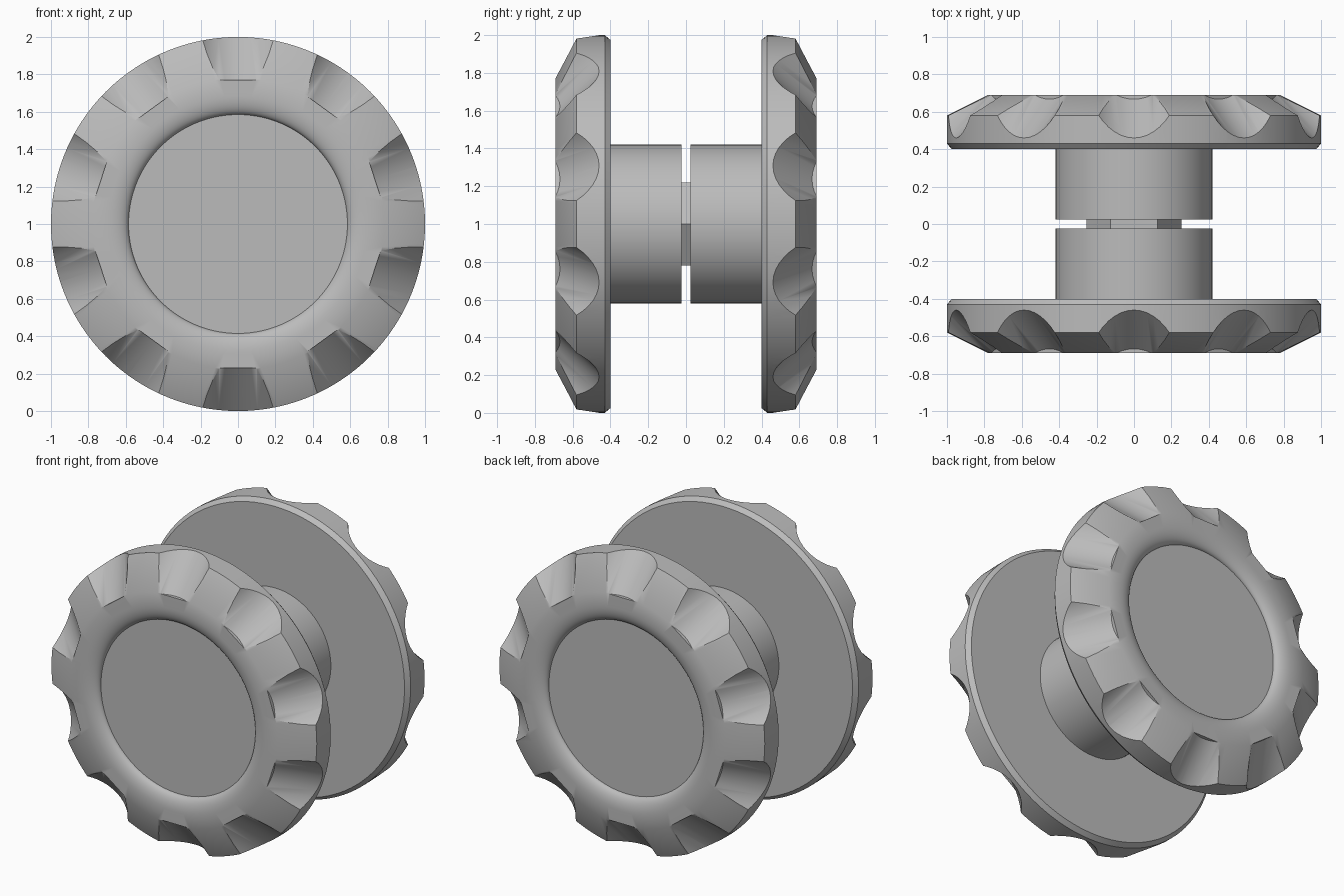
import bpy
import bmesh
from math import sin, cos, pi, radians

cube = bpy.data.objects.get("Cube")
if cube:
    bpy.data.objects.remove(cube, do_unlink=True)

GREY = (0.5, 0.5, 0.5, 1.0)
metal = bpy.data.materials.new("plain_grey")
metal.use_nodes = True
metal.diffuse_color = GREY
metal.node_tree.nodes["Principled BSDF"].inputs["Base Color"].default_value = GREY


def finish(bm, name):
    bmesh.ops.recalc_face_normals(bm, faces=bm.faces)
    mesh = bpy.data.meshes.new(name)
    bm.to_mesh(mesh)
    bm.free()
    mesh.materials.append(metal)
    obj = bpy.data.objects.new(name, mesh)
    bpy.context.collection.objects.link(obj)
    return obj


def activate(obj):
    bpy.ops.object.select_all(action='DESELECT')
    obj.select_set(True)
    bpy.context.view_layer.objects.active = obj


def smooth(obj):
    activate(obj)
    bpy.ops.object.shade_smooth_by_angle(angle=radians(30))


def add_loft(bm, rings):
    """Skin a list of closed vertex loops and cap both ends."""
    loops = [[bm.verts.new(p) for p in ring] for ring in rings]
    n = len(loops[0])
    for a, b in zip(loops, loops[1:]):
        for i in range(n):
            j = (i + 1) % n
            bm.faces.new((a[i], a[j], b[j], b[i]))
    bm.faces.new(loops[0])
    bm.faces.new(loops[-1])


def lathe(name, profile, sides):
    """Turn (radius, y) points around the spindle axis at height 1."""
    bm = bmesh.new()
    turn = [2 * pi * i / sides for i in range(sides)]
    add_loft(bm, [[(r * cos(a), y, 1 + r * sin(a)) for a in turn] for r, y in profile])
    return finish(bm, name)


def flute_cutter(side):
    """Ten slanted round grooves with blunt inner ends."""
    bm = bmesh.new()
    width, height, steps = 0.27, 0.363, 48
    for k in range(10):
        a = pi / 2 + k * pi / 5
        rings = []
        for r in (0.77, 1.3):
            middle = 0.46 + 0.9 * (1 - r) + height
            ring = []
            for i in range(steps):
                t = 2 * pi * i / steps
                x, y = width * cos(t), middle + height * sin(t)
                ring.append((r * cos(a) - x * sin(a), side * y, 1 + r * sin(a) + x * cos(a)))
            rings.append(ring)
        add_loft(bm, rings)
    cutter = finish(bm, "flute_cutter")
    cutter.hide_render = True
    return cutter


# Grip profile: chamfered back, rim, cone, rounded lip, recessed face
lip = [(0.69 - 0.105 * sin(t), 0.64 + 0.05 * cos(t))
       for t in [pi / 2 * i / 10 for i in range(11)]]
grip = [(0.975, 0.40), (1.0, 0.43), (1.0, 0.58), (0.78, 0.69)] + lip

for label, side in (("front", -1), ("back", 1)):
    knob = lathe(label + "_knob", [(r, side * y) for r, y in grip], 120)
    cutter = flute_cutter(side)
    cut = knob.modifiers.new("flutes", 'BOOLEAN')
    cut.operation = 'DIFFERENCE'
    cut.solver = 'EXACT'
    cut.use_self = True
    cut.object = cutter
    activate(knob)
    bpy.ops.object.modifier_apply(modifier=cut.name)
    bpy.data.objects.remove(cutter, do_unlink=True)
    smooth(knob)

    # Round neck behind the grip
    smooth(lathe(label + "_neck", [(0.42, side * 0.023), (0.42, side * 0.40)], 96))

# Hexagonal spindle joining the two necks
lathe("hex_spindle", [(0.253, -0.03), (0.253, 0.03)], 6)
